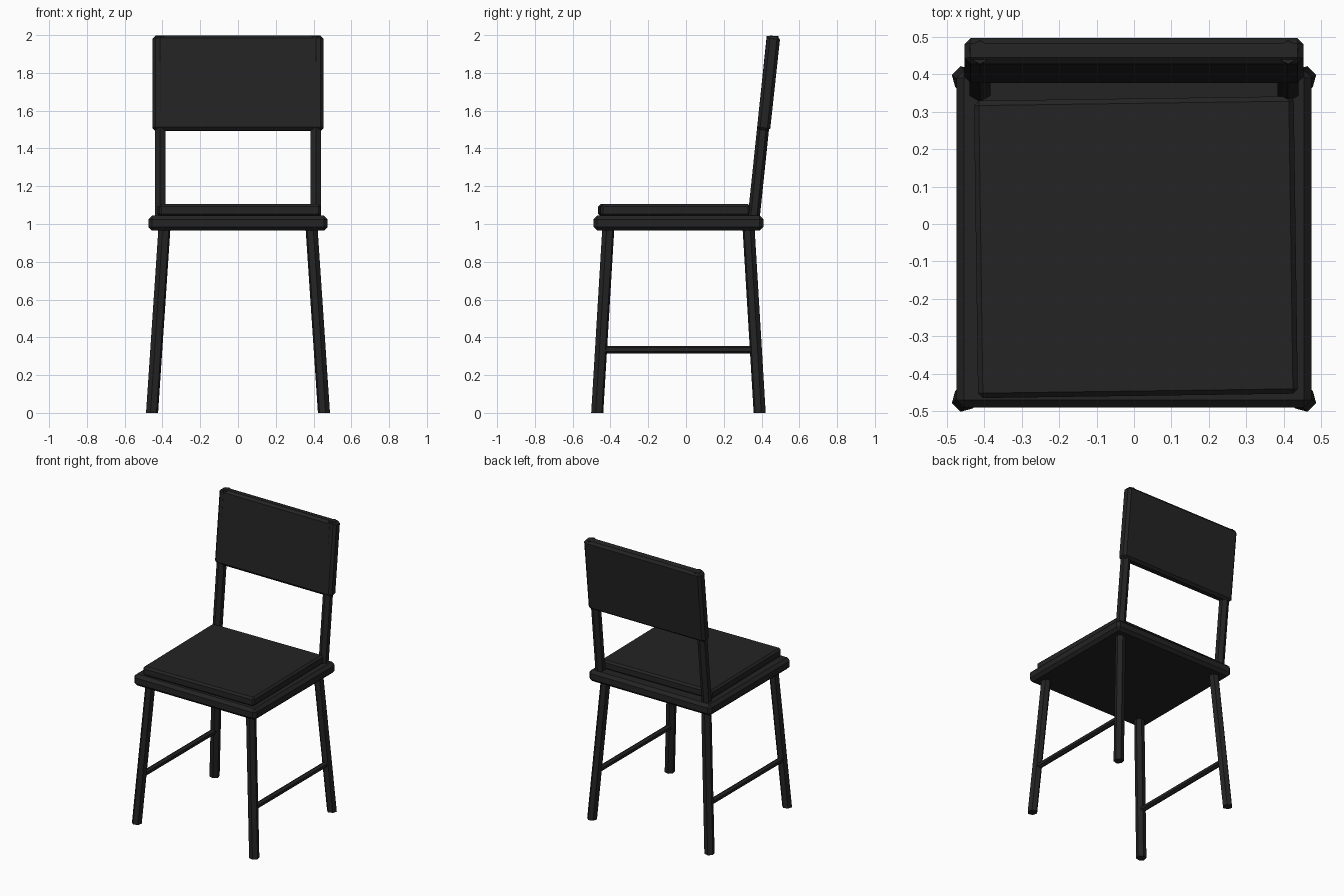
import bpy, bmesh, math
from mathutils import Vector, Matrix

if "Cube" in bpy.data.objects:
    bpy.data.objects.remove(bpy.data.objects["Cube"])

black = bpy.data.materials.new("black_paint")
black.diffuse_color = (0.017, 0.017, 0.017, 1)
black.use_nodes = True
black.node_tree.nodes["Principled BSDF"].inputs["Base Color"].default_value = black.diffuse_color


def finish(name, bm):
    bmesh.ops.recalc_face_normals(bm, faces=bm.faces)
    me = bpy.data.meshes.new(name)
    bm.to_mesh(me)
    bm.free()
    me.materials.append(black)
    ob = bpy.data.objects.new(name, me)
    bpy.context.collection.objects.link(ob)
    return ob


def box(name, center, size, bevel, rot=(0, 0, 0)):
    """Chamfered box."""
    bm = bmesh.new()
    bmesh.ops.create_cube(bm, size=1)
    bmesh.ops.scale(bm, vec=size, verts=bm.verts)
    bmesh.ops.bevel(bm, geom=bm.edges[:], offset=bevel, segments=1,
                    affect='EDGES', profile=0.5)
    ob = finish(name, bm)
    ob.location = center
    ob.rotation_euler = rot
    return ob


def rod(name, p, q, r, turn, sides=6):
    """Prism between two points with level ends (or upright ends for a level rod)."""
    bm = bmesh.new()
    p, q = Vector(p), Vector(q)
    level = abs(q.z - p.z) < 0.01
    rings = []
    for c in (p, q):
        ring = []
        for i in range(sides):
            a = turn + math.tau * i / sides
            u, v = r * math.cos(a), r * math.sin(a)
            ring.append(bm.verts.new(c + (Vector((u, 0, v)) if level else Vector((u, v, 0)))))
        rings.append(ring)
    for i in range(sides):
        j = (i + 1) % sides
        bm.faces.new((rings[0][i], rings[0][j], rings[1][j], rings[1][i]))
    bm.faces.new(rings[0])
    bm.faces.new(rings[1])
    return finish(name, bm)


# Seat frame and slightly turned cushion
box("seat_frame", (0, -0.04, 1.005), (0.95, 0.90, 0.08), 0.02)
box("cushion", (0.005, -0.062, 1.073), (0.855, 0.795, 0.064), 0.013,
    (0, 0, math.radians(0.8)))

# Legs, back posts and side stretchers
for s, side in ((-1, "left"), (1, "right")):
    for top, bot, end in ((-0.41, -0.47, "front"), (0.33, 0.39, "back")):
        # one flat of each hexagon faces the outer corner
        out = math.atan2(-1 if end == "front" else 1, s)
        rod(f"{end}_{side}_leg", (s * 0.455, bot, 0), (s * 0.388, top, 1.0),
            0.033, out + math.pi / 6)
    rod(f"{side}_back_post", (s * 0.412, 0.357, 1.02), (s * 0.412, 0.459, 1.994),
        0.032, math.pi / 2)
    rod(f"{side}_stretcher", (s * 0.432, -0.45, 0.335), (s * 0.432, 0.37, 0.335),
        0.02, math.pi / 2)

# Leaning backrest
box("backrest", (0, 0.437, 1.745), (0.905, 0.07, 0.505), 0.016,
    (-math.radians(6.2), 0, 0))
